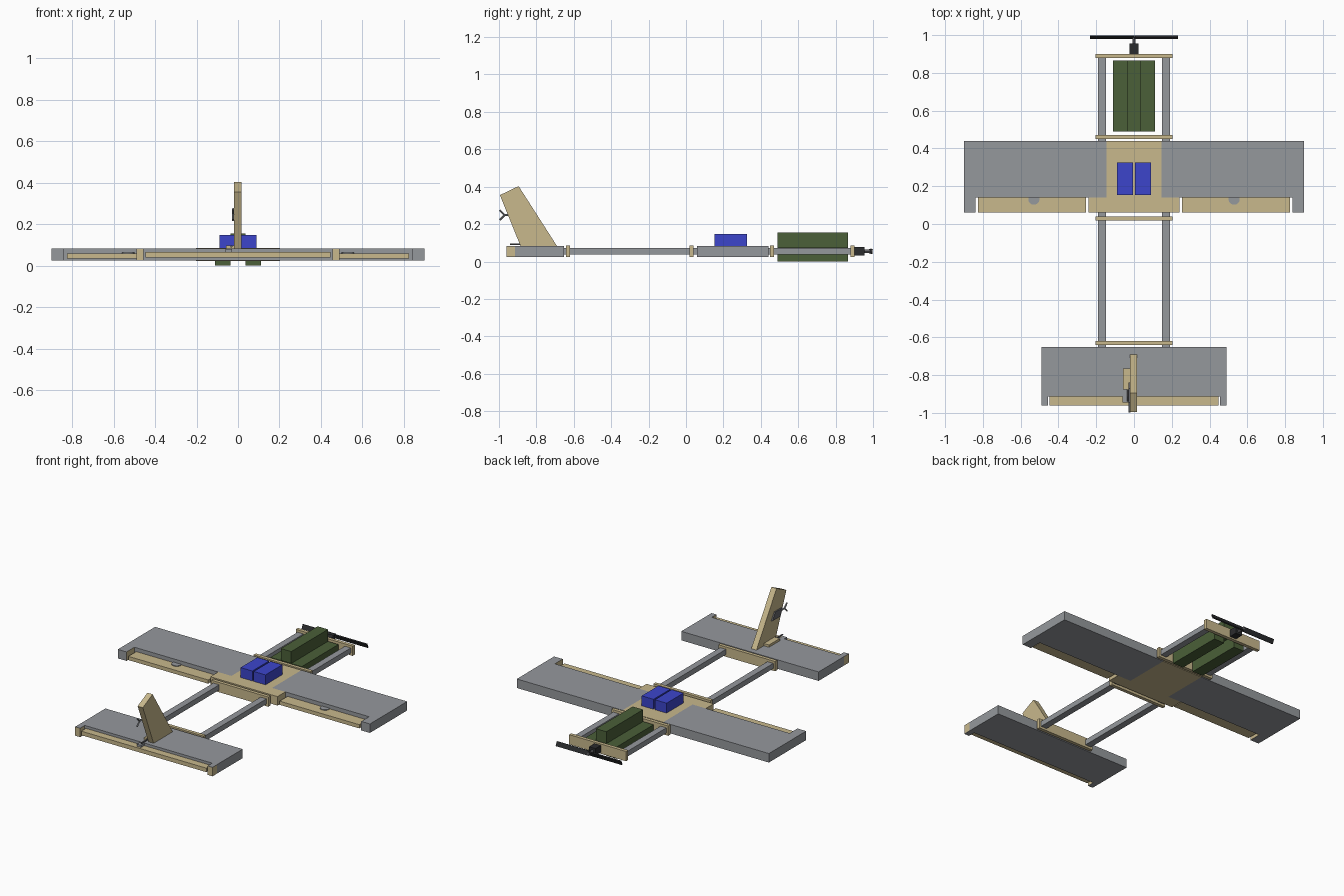
import bpy, bmesh, math
from mathutils import Matrix, Vector

if "Cube" in bpy.data.objects:
    bpy.data.objects.remove(bpy.data.objects["Cube"])


def mat(name, r, g, b):
    m = bpy.data.materials.new(name)
    m.diffuse_color = (r, g, b, 1)
    m.use_nodes = True
    m.node_tree.nodes["Principled BSDF"].inputs["Base Color"].default_value = m.diffuse_color
    return m


GRAY = mat("gray_skin", 0.30, 0.315, 0.335)
TAN = mat("tan_wood", 0.58, 0.48, 0.265)
GREEN = mat("dark_green", 0.07, 0.115, 0.04)
BLUE = mat("blue_pack", 0.045, 0.06, 0.60)
BLACK = mat("black_plastic", 0.024, 0.025, 0.027)
STEEL = mat("dark_gray_metal", 0.13, 0.13, 0.14)


def finish(name, bm, *mats):
    bmesh.ops.recalc_face_normals(bm, faces=bm.faces)
    me = bpy.data.meshes.new(name)
    bm.to_mesh(me)
    bm.free()
    for m in mats:
        me.materials.append(m)
    ob = bpy.data.objects.new(name, me)
    bpy.context.collection.objects.link(ob)
    return ob


def box(name, m, x, y, z):
    bm = bmesh.new()
    c = [(a + b) / 2 for a, b in (x, y, z)]
    s = [b - a for a, b in (x, y, z)]
    bmesh.ops.create_cube(bm, size=1, matrix=Matrix.Translation(c) @ Matrix.Diagonal((*s, 1)))
    return finish(name, bm, m)


def prism(name, pts, axis, lo, hi, *mats):
    """Extrude a 2D outline along x (pts = y,z) or z (pts = x,y)."""
    bm = bmesh.new()
    at = lambda p, h: (h, *p) if axis == "x" else (*p, h)
    face = bm.faces.new([bm.verts.new(at(p, lo)) for p in pts])
    ext = bmesh.ops.extrude_face_region(bm, geom=[face])["geom"]
    d = Vector((hi - lo, 0, 0) if axis == "x" else (0, 0, hi - lo))
    bmesh.ops.translate(bm, vec=d, verts=[v for v in ext if isinstance(v, bmesh.types.BMVert)])
    return finish(name, bm, *mats)


def rod(name, m, a, b, r, sides=12):
    a, b = Vector(a), Vector(b)
    bm = bmesh.new()
    rot = (b - a).to_track_quat("Z", "Y").to_matrix().to_4x4()
    bmesh.ops.create_cone(bm, cap_ends=True, segments=sides, radius1=r, radius2=r,
                          depth=(b - a).length, matrix=Matrix.Translation((a + b) / 2) @ rot)
    ob = finish(name, bm, m)
    if sides > 8:
        bpy.context.view_layer.objects.active = ob
        ob.select_set(True)
        bpy.ops.object.shade_smooth_by_angle()
        ob.select_set(False)
    return ob


Z0, Z1 = 0.025, 0.083

# Main wing: two panels with notches for the ailerons
for s, side in ((-1, "left"), (1, "right")):
    pts = [(0.145, 0.44), (0.9, 0.44), (0.9, 0.06), (0.838, 0.06), (0.838, 0.14), (0.145, 0.14)]
    wing = prism(f"{side}_wing", [(s * x, y) for x, y in pts], "z", Z0, Z1, GRAY, TAN)
    for p in wing.data.polygons:        # bare wood on the inner cut of the tip
        if abs(abs(p.center.x) - 0.838) < 0.001 and abs(p.normal.x) > 0.9:
            p.material_index = 1
    box(f"{side}_aileron", TAN, sorted((s * 0.255, s * 0.825)), (0.06, 0.14), (0.034, 0.058))
    rod(f"{side}_aileron_horn", GRAY, (s * 0.53, 0.132, 0.056), (s * 0.53, 0.132, 0.062), 0.03, 16)

# Wooden centre section between the wings
prism("wing_centre", [(-0.145, 0.36), (0.145, 0.36), (0.145, 0.14), (0.24, 0.14), (0.24, 0.06),
                      (-0.24, 0.06), (-0.24, 0.14), (-0.145, 0.14)], "z", Z0, Z1, TAN)
box("wing_centre_front", TAN, (-0.145, 0.145), (0.36, 0.44), (Z0, Z1))

# Twin fuselage rails and cross bars
for s, side in ((-1, "left"), (1, "right")):
    x = sorted((s * 0.148, s * 0.19))
    box(f"{side}_tail_rail", GRAY, x, (-0.655, 0.065), (0.037, 0.071))
    box(f"{side}_nose_rail", GRAY, x, (0.435, 0.89), (0.037, 0.071))
for i, y in enumerate((-0.63, 0.03, 0.46, 0.89)):
    box(f"cross_bar_{i + 1}", TAN, (-0.203, 0.203), (y - 0.011, y + 0.011), (0.023, 0.086))

# Tail plane with wooden tips and elevator
box("tail_plane", GRAY, (-0.49, 0.49), (-0.913, -0.652), (Z0, Z1))
for s, side in ((-1, "left"), (1, "right")):
    x = sorted((s * 0.455, s * 0.49))
    box(f"{side}_tail_tip", TAN, x, (-0.96, -0.913), (Z0 + 0.002, Z1 - 0.002))
    box(f"{side}_tail_tip_top_skin", GRAY, x, (-0.96, -0.913), (Z1 - 0.002, Z1))
    box(f"{side}_tail_tip_bottom_skin", GRAY, x, (-0.96, -0.913), (Z0, Z0 + 0.002))
box("elevator", TAN, (-0.447, 0.447), (-0.96, -0.913), (0.04, 0.066))

# Swept fin
prism("fin", [(-0.69, Z1), (-0.895, 0.403), (-0.995, 0.355), (-0.885, Z1)], "x", -0.02, 0.017, TAN)

# Elevator servo, push rod and horn
box("elevator_servo", TAN, (-0.057, -0.02), (-0.875, -0.765), (Z1, 0.098))
rod("elevator_push_rod", STEEL, (-0.032, -0.83, 0.092), (-0.032, -0.94, 0.092), 0.005, 8)
box("elevator_horn", GRAY, (-0.06, -0.03), (-0.945, -0.913), (0.06, 0.08))

# Rudder servo on the left of the fin, with a forked horn
prism("rudder_servo", [(-0.84, 0.215), (-0.87, 0.262), (-0.945, 0.262), (-0.922, 0.215)],
      "x", -0.029, -0.02, STEEL)
rod("rudder_horn_stem", GRAY, (-0.024, -0.90, 0.248), (-0.024, -0.972, 0.248), 0.005, 8)
for i, z in enumerate((0.222, 0.274)):
    rod(f"rudder_horn_fork_{i + 1}", GRAY, (-0.024, -0.97, 0.248), (-0.024, -0.996, z), 0.005, 8)

# Blue battery packs on the wing
for s, side in ((-1, "left"), (1, "right")):
    box(f"{side}_battery", BLUE, sorted((s * 0.005, s * 0.089)), (0.153, 0.325), (Z1, 0.147))

# Green payload bars: two low, one stacked above
for s, side in ((-1, "left"), (1, "right")):
    box(f"{side}_payload_bar", GREEN, sorted((s * 0.037, s * 0.112)), (0.49, 0.865), (0, 0.078))
box("upper_payload_bar", GREEN, (-0.037, 0.037), (0.49, 0.865), (0.078, 0.155))

# Motor, shaft and twisted two-blade propeller
box("motor", BLACK, (-0.023, 0.023), (0.90, 0.955), (0.033, 0.077))
rod("propeller_shaft", STEEL, (0, 0.95, 0.054), (0, 0.998, 0.054), 0.009)
for s, side in ((-1, "left"), (1, "right")):
    blade = box(f"{side}_propeller_blade", BLACK, sorted((0, s * 0.232)), (-0.004, 0.004), (-0.015, 0.015))
    blade.location = (0, 0.989, 0.054)
    blade.rotation_euler = (s * math.radians(25), 0, 0)
